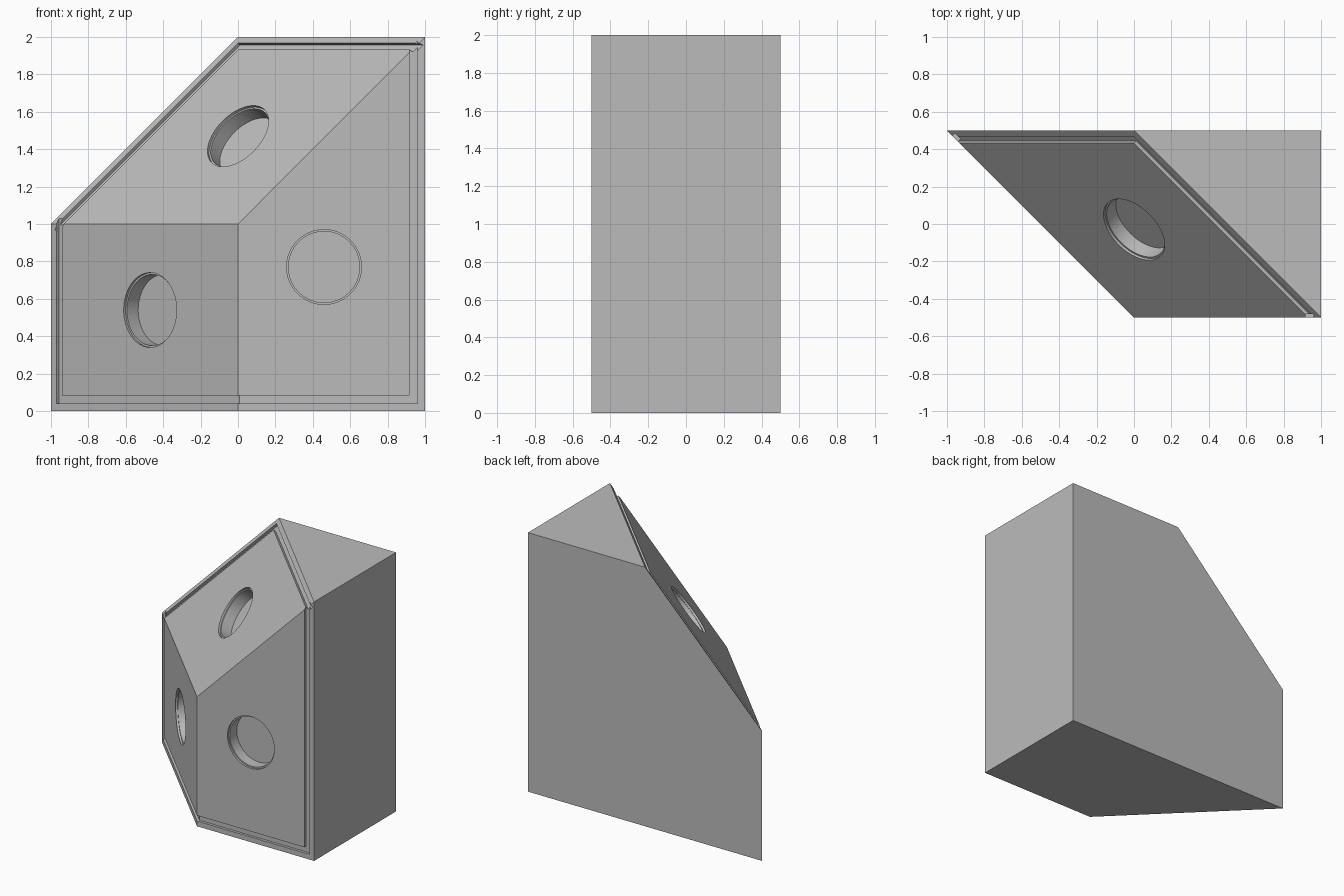
import bpy
import bmesh
from math import sqrt
from mathutils import Vector

if "Cube" in bpy.data.objects:
    bpy.data.objects.remove(bpy.data.objects["Cube"], do_unlink=True)

GROOVE_OUTER, GROOVE_INNER, GROOVE_DEPTH = 0.04, 0.083, 0.02
RIM_RADIUS, RIM_DEPTH = 0.2, 0.015
HOLE_RADIUS, HOLE_DEPTH = 0.19, 0.1
ABOVE = 0.03

grey = bpy.data.materials.new("plain grey")
grey.use_nodes = True
colour = (0.5, 0.5, 0.5, 1)
grey.diffuse_color = colour
grey.node_tree.nodes["Principled BSDF"].inputs["Base Color"].default_value = colour


def make_object(name, bm):
    bmesh.ops.recalc_face_normals(bm, faces=bm.faces[:])
    mesh = bpy.data.meshes.new(name)
    bm.to_mesh(mesh)
    bm.free()
    mesh.materials.append(grey)
    obj = bpy.data.objects.new(name, mesh)
    bpy.context.scene.collection.objects.link(obj)
    return obj


def prism(points, normal, depth):
    """Cutter from a flat outline, reaching from above the face to a depth."""
    bm = bmesh.new()
    face = bm.faces.new([bm.verts.new(p + normal * ABOVE) for p in points])
    new = bmesh.ops.extrude_face_region(bm, geom=[face])["geom"]
    bmesh.ops.translate(bm, vec=-normal * (depth + ABOVE),
                        verts=[g for g in new if isinstance(g, bmesh.types.BMVert)])
    return make_object("cutter", bm)


def cylinder(centre, normal, radius, depth):
    bm = bmesh.new()
    bmesh.ops.create_cone(bm, cap_ends=True, segments=64, radius1=radius,
                          radius2=radius, depth=depth + ABOVE)
    turn = normal.to_track_quat("Z", "Y").to_matrix().to_4x4()
    turn.translation = centre + normal * (ABOVE - depth) / 2
    bm.transform(turn)
    return make_object("cutter", bm)


def groove(corner, end_a, end_b, normal):
    """L-shaped channel along the two outer edges that meet at a corner."""
    a, b = end_a - corner, end_b - corner
    len_a, len_b = a.length + 0.15, b.length + 0.15
    a.normalize()
    b.normalize()
    sine = a.cross(b).length
    outer, inner = (corner + (a + b) * d / sine for d in (GROOVE_OUTER, GROOVE_INNER))
    outline = [outer + a * len_a, outer, outer + b * len_b,
               inner + b * len_b, inner, inner + a * len_a]
    return prism(outline, normal, GROOVE_DEPTH)


def carve(body, cutter):
    mod = body.modifiers.new("carve", "BOOLEAN")
    mod.operation, mod.solver, mod.object = "DIFFERENCE", "EXACT", cutter
    bpy.context.view_layer.objects.active = body
    bpy.ops.object.modifier_apply(modifier=mod.name)
    bpy.data.objects.remove(cutter, do_unlink=True)


# Block: a box with one side and one top corner sliced away
bm = bmesh.new()
bmesh.ops.create_cube(bm, size=1)
for v in bm.verts:
    v.co = (v.co.x * 2, v.co.y, v.co.z * 2 + 1)
for point, normal in (((0, -0.5, 0), (-1, -1, 0)), ((0, -0.5, 1), (-1, -1, 1))):
    cut = bmesh.ops.bisect_plane(bm, geom=bm.verts[:] + bm.edges[:] + bm.faces[:],
                                 dist=1e-5, plane_co=point, plane_no=normal,
                                 clear_outer=True)
    bmesh.ops.holes_fill(bm, edges=[e for e in bm.edges if e.is_boundary])
bmesh.ops.remove_doubles(bm, verts=bm.verts[:], dist=1e-4)
block = make_object("corner_block", bm)

# Decorated faces: normal, groove corner, the two edge ends, hole centre
faces = (
    ((0, -1, 0), (1, -0.5, 0), (1, -0.5, 2), (0, -0.5, 0), (0.46, -0.5, 0.77)),
    ((-1, -1, 0), (-1, 0.5, 0), (-1, 0.5, 1), (0, -0.5, 0), (-0.47, -0.03, 0.54)),
    ((-1, -1, 1), (0, 0.5, 2), (1, -0.5, 2), (-1, 0.5, 1), (0, -0.03, 1.47)),
)
for normal, corner, end_a, end_b, centre in faces:
    normal, centre = Vector(normal).normalized(), Vector(centre)
    carve(block, groove(Vector(corner), Vector(end_a), Vector(end_b), normal))
    carve(block, cylinder(centre, normal, RIM_RADIUS, RIM_DEPTH))
    carve(block, cylinder(centre, normal, HOLE_RADIUS, HOLE_DEPTH))

# Smooth hole walls, sharp edges elsewhere
bpy.ops.object.select_all(action="DESELECT")
block.select_set(True)
bpy.context.view_layer.objects.active = block
bpy.ops.object.shade_smooth_by_angle(angle=0.5)
